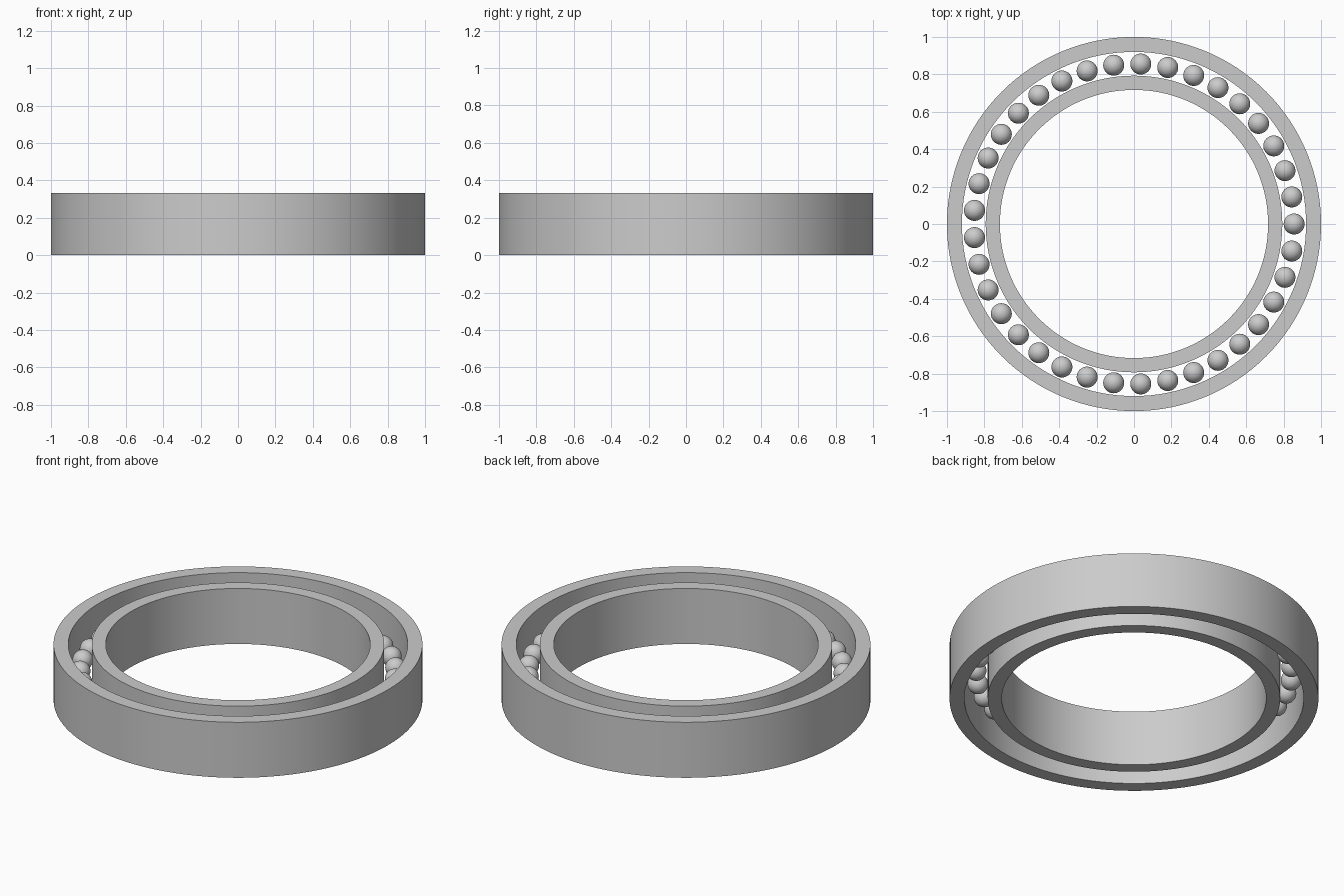
import bpy
import math

cube = bpy.data.objects.get("Cube")
if cube:
    bpy.data.objects.remove(cube, do_unlink=True)

HEIGHT = 0.332
BALL_COUNT = 37
BALL_RADIUS = 0.056
PITCH_RADIUS = 0.856
SEGMENTS = 128

steel = bpy.data.materials.new("steel grey")
steel.use_nodes = True
steel.diffuse_color = (0.6, 0.6, 0.6, 1)
steel.node_tree.nodes["Principled BSDF"].inputs["Base Color"].default_value = steel.diffuse_color


def make_ring(name, inner, outer):
    """Revolve a rectangular section around the z axis."""
    section = [(inner, 0), (outer, 0), (outer, HEIGHT), (inner, HEIGHT)]
    count = len(section)
    verts, faces = [], []
    for i in range(SEGMENTS):
        a = math.tau * i / SEGMENTS
        verts += [(r * math.cos(a), r * math.sin(a), z) for r, z in section]
        here, there = i * count, (i + 1) % SEGMENTS * count
        for j in range(count):
            k = (j + 1) % count
            faces.append((here + j, there + j, there + k, here + k))
    mesh = bpy.data.meshes.new(name)
    mesh.from_pydata(verts, [], faces)
    mesh.materials.append(steel)
    ring = bpy.data.objects.new(name, mesh)
    bpy.context.collection.objects.link(ring)
    bpy.ops.object.select_all(action="DESELECT")
    ring.select_set(True)
    bpy.context.view_layer.objects.active = ring
    bpy.ops.object.shade_smooth_by_angle(angle=math.radians(30))


# Inner and outer races
make_ring("inner_race", 0.717, 0.793)
make_ring("outer_race", 0.92, 1.0)

# Rolling balls, evenly spaced at mid height and sharing one mesh
bpy.ops.mesh.primitive_uv_sphere_add(segments=32, ring_count=16, radius=BALL_RADIUS)
first = bpy.context.object
first.name = "ball_1"
first.data.materials.append(steel)
bpy.ops.object.shade_smooth()
for i in range(BALL_COUNT):
    ball = first
    if i:
        ball = bpy.data.objects.new(f"ball_{i + 1}", first.data)
        bpy.context.collection.objects.link(ball)
    a = math.tau * i / BALL_COUNT
    ball.location = (PITCH_RADIUS * math.cos(a), PITCH_RADIUS * math.sin(a), HEIGHT / 2)
